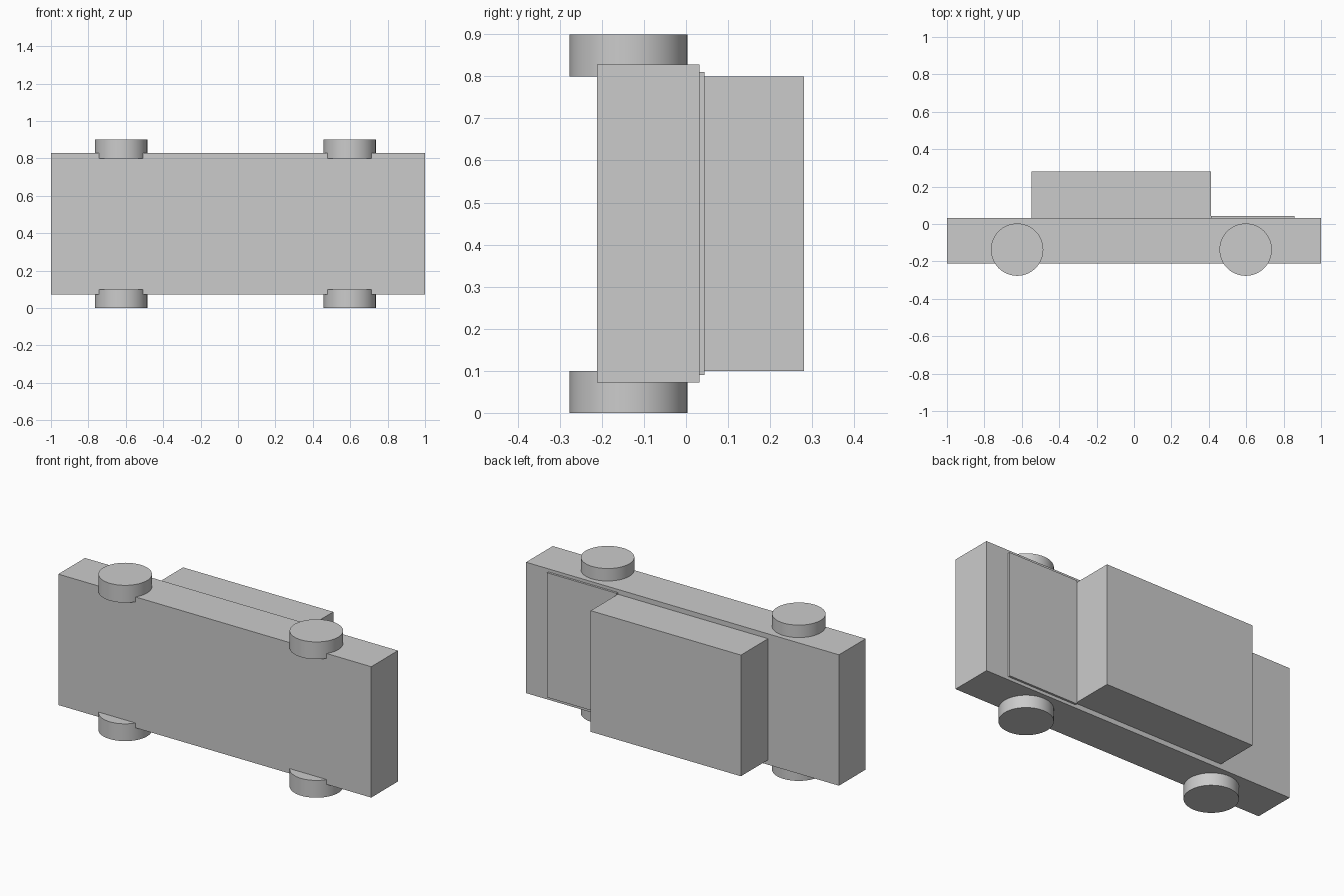
import bpy
import math

default = bpy.data.objects.get("Cube")
if default:
    bpy.data.objects.remove(default, do_unlink=True)

grey = bpy.data.materials.new("light_grey")
grey.use_nodes = True
colour = (0.6, 0.6, 0.6, 1.0)
grey.diffuse_color = colour
grey.node_tree.nodes["Principled BSDF"].inputs["Base Color"].default_value = colour


def box(name, low, high):
    """Box spanning two opposite corners."""
    centre = [(a + b) / 2 for a, b in zip(low, high)]
    bpy.ops.mesh.primitive_cube_add(size=1, location=centre)
    obj = bpy.context.object
    obj.name = name
    obj.scale = [b - a for a, b in zip(low, high)]
    bpy.ops.object.transform_apply(location=False, rotation=False, scale=True)
    obj.data.materials.append(grey)


def wheel(name, x, z):
    """Upright disc with smooth rim and flat caps."""
    bpy.ops.mesh.primitive_cylinder_add(
        vertices=64, radius=0.14, depth=0.1, location=(x, -0.137, z))
    obj = bpy.context.object
    obj.name = name
    obj.data.materials.append(grey)
    bpy.ops.object.shade_smooth_by_angle(angle=math.radians(30))


# Car lying on its side: roof towards +y, wheels at both ends of z
box("body", (-1, -0.212, 0.072), (1, 0.032, 0.828))
box("cabin", (-0.547, 0.03, 0.1), (0.413, 0.28, 0.8))
box("hood", (0.413, 0.03, 0.09), (0.857, 0.044, 0.81))

# Four wheels, partly sunk into the body
for end, x in (("rear", -0.625), ("front", 0.597)):
    for side, z in (("lower", 0.05), ("upper", 0.85)):
        wheel(f"{end}_{side}_wheel", x, z)
